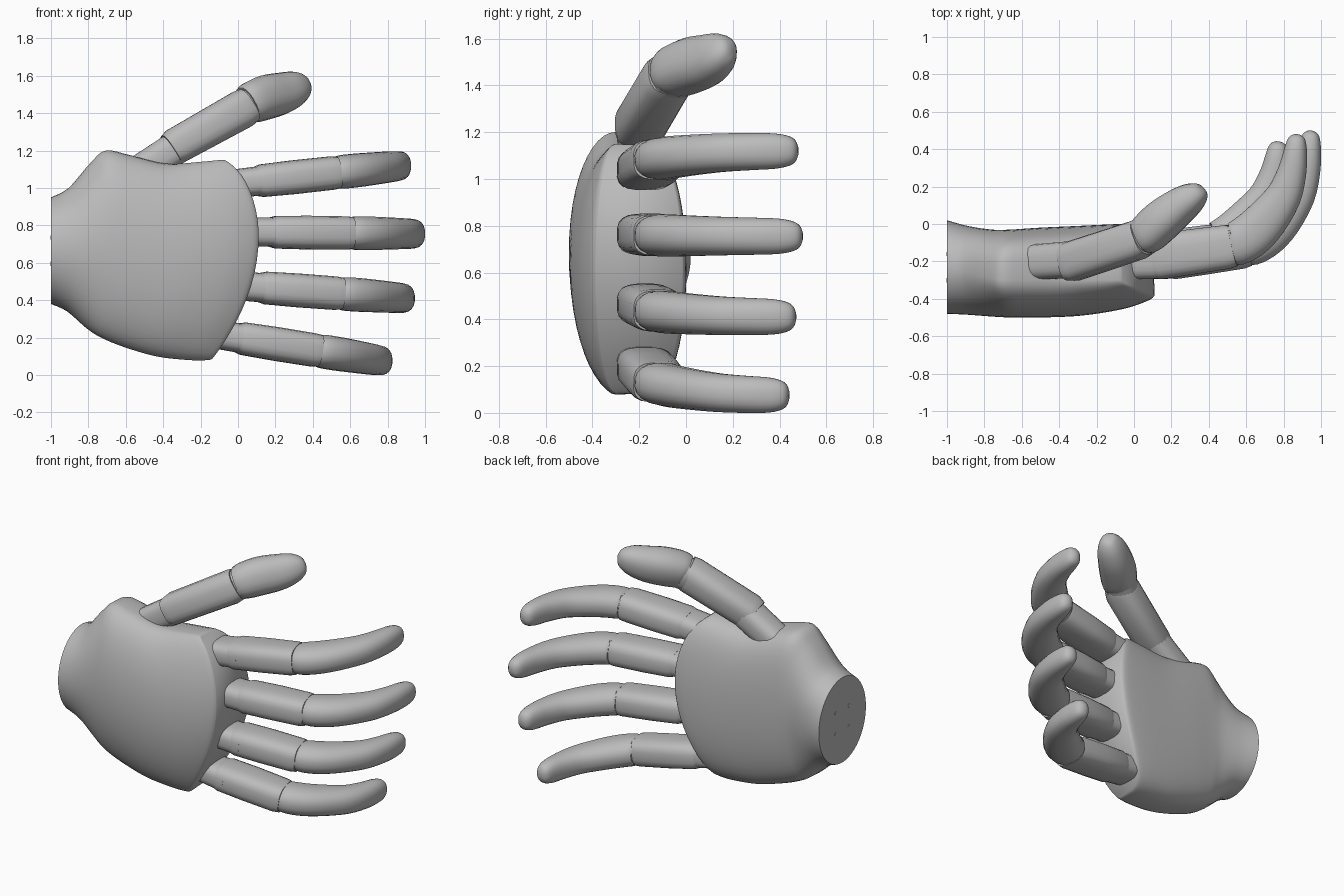
import bpy, bmesh, math
from mathutils import Vector

cube = bpy.data.objects.get("Cube")
if cube:
    bpy.data.objects.remove(cube, do_unlink=True)

grey = bpy.data.materials.new("plain grey")
grey.use_nodes = True
grey.diffuse_color = (0.5, 0.5, 0.5, 1)
grey.node_tree.nodes["Principled BSDF"].inputs["Base Color"].default_value = (0.5, 0.5, 0.5, 1)


def finish(bm, name, angle=35):
    bmesh.ops.recalc_face_normals(bm, faces=bm.faces)
    mesh = bpy.data.meshes.new(name)
    bm.to_mesh(mesh)
    bm.free()
    mesh.materials.append(grey)
    obj = bpy.data.objects.new(name, mesh)
    bpy.context.collection.objects.link(obj)
    bpy.ops.object.select_all(action="DESELECT")
    obj.select_set(True)
    bpy.context.view_layer.objects.active = obj
    bpy.ops.object.shade_smooth_by_angle(angle=math.radians(angle))


def spline(rows, steps):
    """Smooth curve through rows of any width."""
    rows = [Vector(r) for r in rows]
    out = []
    for i in range(len(rows) - 1):
        a, b, c, d = rows[max(i - 1, 0)], rows[i], rows[i + 1], rows[min(i + 2, len(rows) - 1)]
        for k in range(steps):
            t = k / steps
            out.append(b + (c - a) * (t / 2) + (a * 2 - b * 5 + c * 4 - d) * (t * t / 2)
                       + (b * 3 - a - c * 3 + d) * (t ** 3 / 2))
    return out + [rows[-1]]


def skin(bm, rings):
    for a, b in zip(rings, rings[1:]):
        for i in range(len(a)):
            j = (i + 1) % len(a)
            bm.faces.new((a[i], a[j], b[j], b[i]))


def power(v, p):
    return math.copysign(abs(v) ** p, v)


def tube(name, rows, side, square=0.75, sides=20, steps=1):
    """Rows: x, y, z, depth radius, side radius."""
    rows = spline(rows, steps)
    bm = bmesh.new()
    rings = []
    for i, r in enumerate(rows):
        ahead, behind = rows[min(i + 1, len(rows) - 1)], rows[max(i - 1, 0)]
        tangent = (ahead - behind).to_3d().normalized()
        u = tangent.cross(Vector(side)).normalized()
        v = u.cross(tangent)
        ring = []
        for k in range(sides):
            a = math.tau * (k + 0.5) / sides
            ring.append(bm.verts.new(r.to_3d() + u * r[3] * power(math.cos(a), square)
                                     + v * r[4] * power(math.sin(a), square)))
        rings.append(ring)
    skin(bm, rings)
    bm.faces.new(rings[0])
    bm.faces.new(rings[-1])
    finish(bm, name)


# Palm: length fraction, low z, high z, front y, back y
profile = [(0, .38, .95, -.48, .02), (.1, .34, 1.0, -.485, -.01), (.22, .25, 1.13, -.495, -.03),
           (.31, .2, 1.2, -.5, -.03), (.45, .15, 1.175, -.5, -.02), (.65, .1, 1.13, -.49, -.01),
           (.85, .08, 1.14, -.455, 0), (.97, .08, 1.15, -.41, 0), (1, .09, 1.14, -.385, -.015)]


def knuckle_line(s):
    x = .11 - (.155 if s < .25 else .22) * (s - .25) ** 2
    return x - (.04 * s ** 12 if s > 0 else 0)


bm = bmesh.new()
half = 24
rings = []
for t, lo, hi, front, back in spline(profile, 4):
    blend = min(t / .3, 1)
    yc = -.23 - .07 * blend
    ring = []
    for k in range(2 * half):
        a = -math.pi / 2 + math.pi * k / half
        s, c = math.sin(a), math.cos(a)
        if k <= half:
            y = yc + (front - yc) * max(c, 0)
        else:
            y = yc + (back - yc) * abs(c) ** (1 - .55 * blend)
        x = -1 + t * (1 + knuckle_line(s) - .04 * (y + .36))
        ring.append(bm.verts.new((x, y, (lo + hi) / 2 + (hi - lo) / 2 * s)))
    rings.append(ring)
skin(bm, rings)
for ring in (rings[0], rings[-1]):
    for k in range(half):
        strip = [ring[k], ring[k + 1], ring[2 * half - k - 1], ring[-k]]
        bm.faces.new(list(dict.fromkeys(strip)))
finish(bm, "palm", 50)

# Wrist screw heads
for row, z in (("lower", .595), ("upper", .735)):
    for col, y in (("front", -.3), ("back", -.16)):
        tube(f"wrist_screw_{row}_{col}", [(-1.002, y, z, .012, .012), (-.99, y, z, .012, .012)],
             (0, 0, 1), 1, 12)


def finger(name, dx, z_base, z_tip, reach):
    def place(rows):
        return [(x + dx, y * reach if y > 0 else y, z_base + (z_tip - z_base) * x / .87, d, w)
                for x, y, d, w in rows]
    up = (0, 0, 1)
    tube(name + "_socket", place([(-.1, -.19, .11, .076), (.18, -.175, .116, .08)]), up, .65)
    tube(name + "_lower", place([(.1, -.18, .112, .08), (.13, -.175, .122, .088), (.3, -.15, .122, .091),
                                 (.5, -.122, .118, .09), (.53, -.115, .112, .086)]), up, .65)
    tube(name + "_joint", place([(.48, -.125, .108, .083), (.62, -.08, .1, .083)]), up)
    tube(name + "_upper", place([(.53, -.11, .112, .085), (.56, -.1, .12, .09), (.63, -.055, .122, .09),
                                 (.71, .025, .115, .087), (.8, .15, .096, .083), (.845, .28, .078, .08),
                                 (.862, .38, .064, .076), (.868, .44, .052, .064), (.87, .468, .036, .045),
                                 (.871, .48, .012, .016)]), up, .85, steps=3)


finger("index_finger", 0, 1.025, 1.12, 1)
finger("middle_finger", .075, .765, .755, 1.04)
finger("ring_finger", .02, .475, .41, .98)
finger("little_finger", -.1, .215, .075, .92)

# Thumb
across = (-.45, 0, .9)
tube("thumb_socket", [(-.54, -.205, 1.08, .095, .088), (-.26, -.185, 1.26, .1, .09)], across, .7)
tube("thumb_lower", [(-.36, -.207, 1.205, .098, .088), (-.33, -.2, 1.225, .108, .098),
                     (.02, -.085, 1.42, .105, .105), (.05, -.07, 1.44, .098, .098)], across, .7)
tube("thumb_joint", [(0, -.09, 1.41, .096, .095), (.13, -.01, 1.475, .096, .098)], across)
tube("thumb_upper", [(.05, -.065, 1.445, .1, .1), (.08, -.045, 1.46, .108, .112),
                     (.15, .02, 1.485, .11, .118), (.23, .085, 1.505, .1, .112),
                     (.3, .135, 1.53, .084, .096), (.343, .163, 1.545, .063, .073),
                     (.367, .178, 1.553, .04, .046), (.376, .185, 1.556, .012, .014)],
     across, .86, steps=3)
